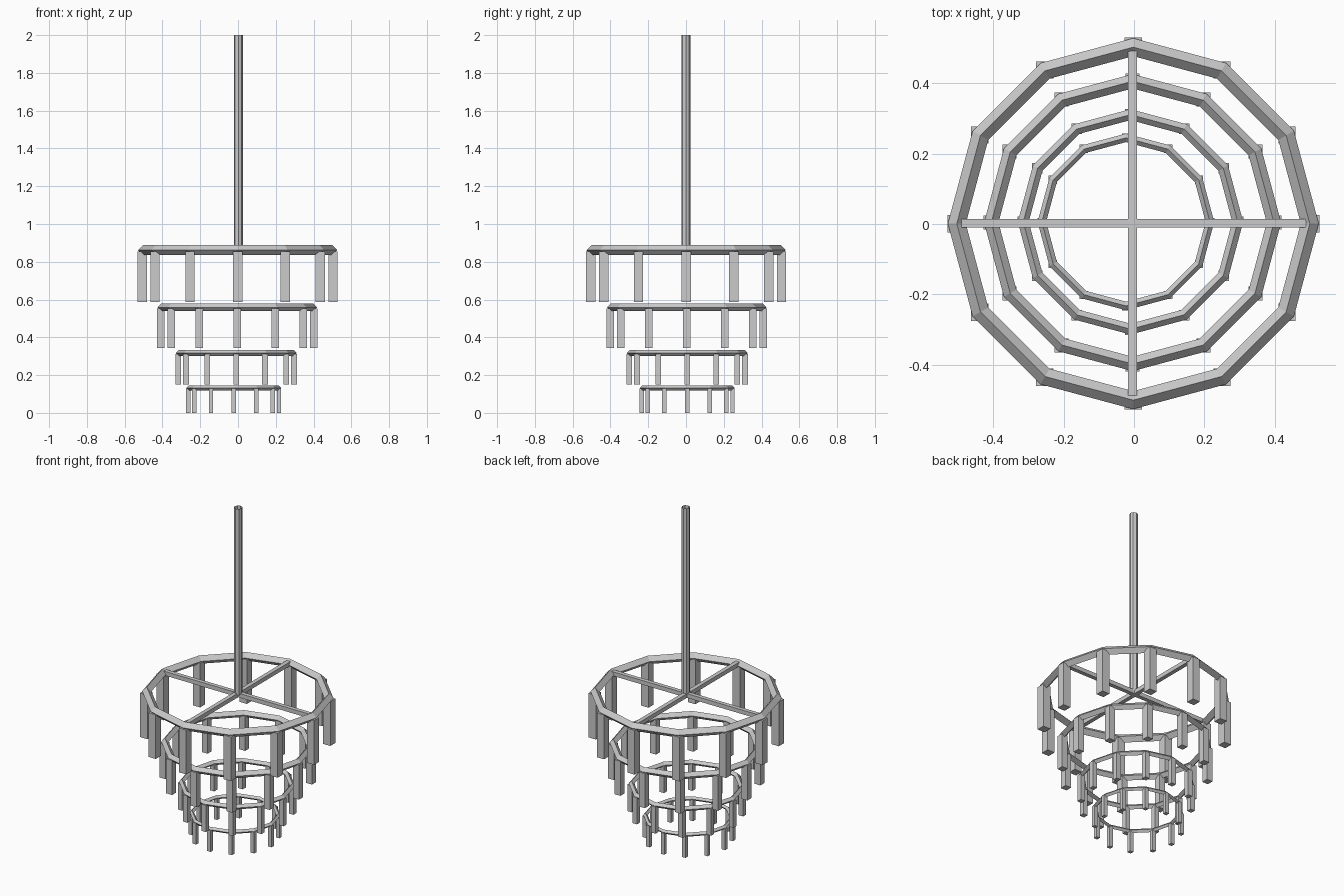
import bpy, math

if "Cube" in bpy.data.objects:
    bpy.data.objects.remove(bpy.data.objects["Cube"])


def box(name, size, loc):
    bpy.ops.mesh.primitive_cube_add(size=1, location=loc)
    ob = bpy.context.object
    ob.name = name
    ob.scale = size
    return ob


def tier(n, R, cx, cy, z, bottom):
    # Twelve-sided ring with a diamond section
    bpy.ops.mesh.primitive_torus_add(major_segments=12, minor_segments=4,
                                     major_radius=R, minor_radius=R * 0.051,
                                     location=(cx, cy, z))
    bpy.context.object.name = f"ring_{n}"
    # Square pendants hanging below every ring corner
    w, top = R * 0.098, z - R * 0.014
    for i in range(12):
        a = math.radians(30 * i)
        box(f"pendant_{n}_{i}", (w, w, top - bottom),
            (cx + R * 1.005 * math.cos(a), cy + R * 1.005 * math.sin(a), (top + bottom) / 2))


# Four tiers, largest on top
tier(1, 0.502, -0.002, 0.001, 0.862, 0.587)
tier(2, 0.402, -0.004, 0.004, 0.559, 0.344)
tier(3, 0.305, -0.010, 0.006, 0.317, 0.151)
tier(4, 0.239, -0.023, 0.006, 0.132, 0.0)

# Cross bars carrying the top ring
box("cross_bar_x", (0.98, 0.025, 0.025), (-0.001, 0.002, 0.866))
box("cross_bar_y", (0.025, 0.98, 0.025), (-0.004, 0.002, 0.866))

# Hanging pole, an open tube
bpy.ops.mesh.primitive_cylinder_add(vertices=8, radius=0.0235, depth=1.13,
                                    end_fill_type='NOTHING', location=(0.002, -0.001, 1.435))
bpy.context.object.name = "hanging_pole"
